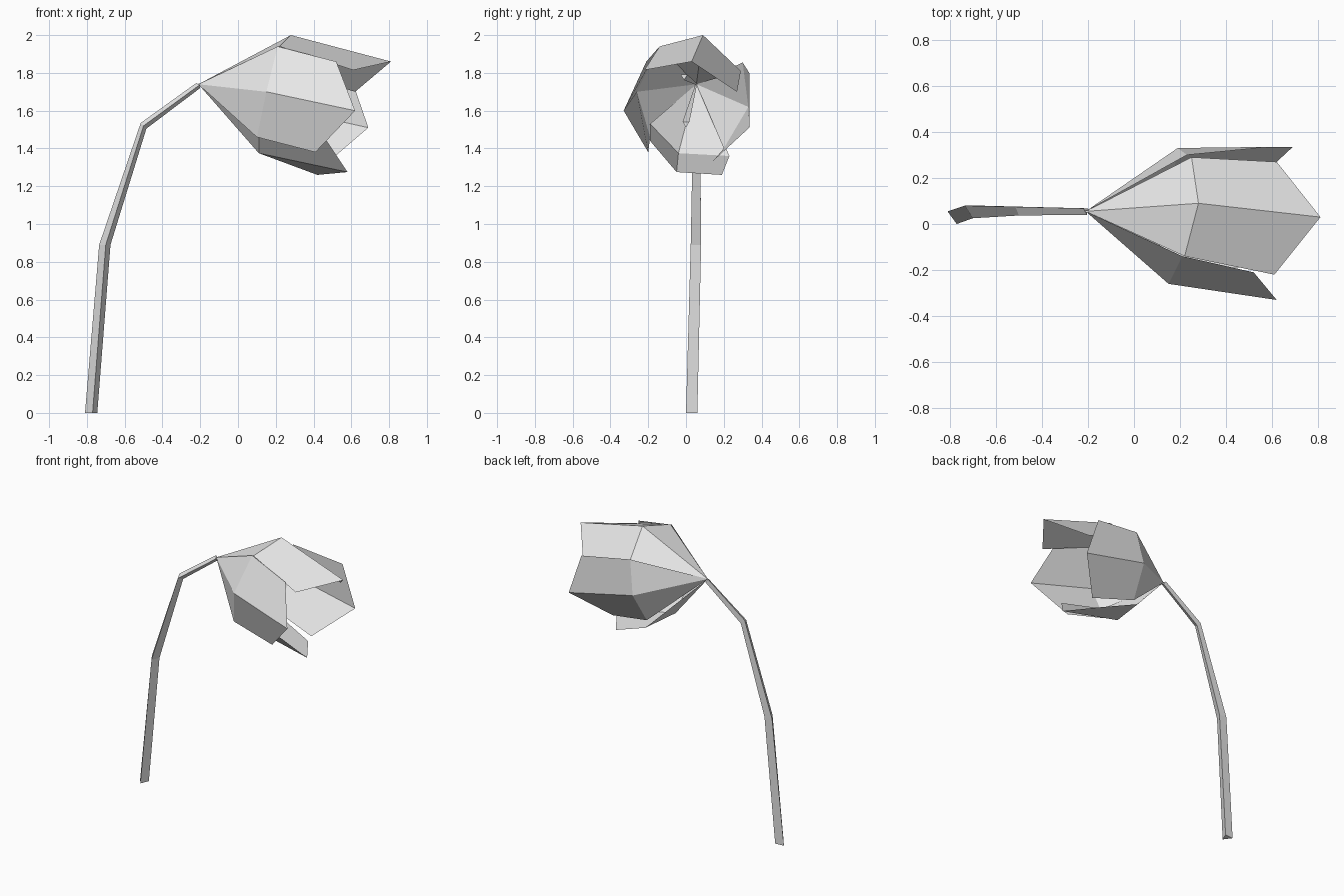
import bpy
import bmesh
from mathutils import Vector

cube = bpy.data.objects.get("Cube")
if cube:
    bpy.data.objects.remove(cube, do_unlink=True)

grey = bpy.data.materials.new("plain grey")
grey.use_nodes = True
grey.diffuse_color = (0.8, 0.8, 0.8, 1)
grey.node_tree.nodes["Principled BSDF"].inputs["Base Color"].default_value = (0.8, 0.8, 0.8, 1)


def finish(name, bm):
    mesh = bpy.data.meshes.new(name)
    bm.to_mesh(mesh)
    bm.free()
    mesh.materials.append(grey)
    obj = bpy.data.objects.new(name, mesh)
    bpy.context.collection.objects.link(obj)


def loft(name, rings):
    """Closed tube through matching rings of points."""
    bm = bmesh.new()
    rows = [[bm.verts.new(p) for p in ring] for ring in rings]
    for low, high in zip(rows, rows[1:]):
        for i in range(len(low)):
            j = (i + 1) % len(low)
            bm.faces.new((low[i], low[j], high[j], high[i]))
    bm.faces.new(rows[0][::-1])
    bm.faces.new(rows[-1])
    bmesh.ops.recalc_face_normals(bm, faces=bm.faces)
    finish(name, bm)


BASE = Vector((-0.21, 0.055, 1.74))


def petal(name, middle, end):
    """Folded leaf: a fan from the base, then two panels to a pointed end."""
    bm = bmesh.new()
    root = bm.verts.new(BASE)
    m = [bm.verts.new(p) for p in middle]
    e = [bm.verts.new(p) for p in end]
    for i in range(2):
        bm.faces.new((root, m[i], m[i + 1]))
        bm.faces.new((m[i], e[i], e[i + 1], m[i + 1]))
    bmesh.ops.recalc_face_normals(bm, faces=bm.faces)
    axis = Vector((0, 0.05, 1.6))
    bm.normal_update()
    for f in bm.faces:
        out = f.calc_center_median() - axis
        out.x = 0
        if f.normal.dot(out) < 0:
            f.normal_flip()
    finish(name, bm)


def stamen(name, tip):
    """Thin three-sided spike, widening to its free end."""
    tip = Vector(tip)
    rings = []
    for centre, r in ((BASE, 0.004), (tip, 0.018)):
        rings.append([centre + Vector(d) * r for d in ((0, -1, 0.6), (0, 1, 0.6), (0, 0, -1))])
    loft(name, rings)


# Bent three-sided stem
loft("stem", [
    [(-0.81, 0.055, 0), (-0.77, 0, 0), (-0.745, 0.06, 0)],
    [(-0.735, 0.08, 0.89), (-0.70, 0.025, 0.89), (-0.675, 0.08, 0.89)],
    [(-0.515, 0.075, 1.535), (-0.50, 0.037, 1.52), (-0.485, 0.075, 1.505)],
    [(-0.22, 0.068, 1.747), (-0.205, 0.04, 1.735), (-0.20, 0.068, 1.72)],
])

# Four cupped petals
petal("top_petal",
      [(0.22, -0.14, 1.94), (0.28, 0.09, 2.0), (0.25, 0.29, 1.81)],
      [(0.61, -0.22, 1.815), (0.81, 0.03, 1.86), (0.62, 0.27, 1.70)])
petal("front_petal",
      [(0.21, -0.14, 1.94), (0.15, -0.26, 1.70), (0.10, -0.19, 1.46)],
      [(0.52, -0.21, 1.86), (0.62, -0.33, 1.60), (0.41, -0.20, 1.38)])
petal("bottom_petal",
      [(0.11, -0.19, 1.53), (0.11, -0.04, 1.375), (0.16, 0.23, 1.36)],
      [(0.47, -0.19, 1.44), (0.58, -0.05, 1.275), (0.42, 0.19, 1.26)])
petal("back_petal",
      [(0.17, 0.20, 1.40), (0.19, 0.33, 1.62), (0.23, 0.30, 1.855)],
      [(0.48, 0.14, 1.33), (0.69, 0.335, 1.51), (0.59, 0.335, 1.80)])

# Stamens inside the bloom
stamen("lower_stamen", (0.3, 0.0, 1.53))
stamen("upper_stamen", (0.3, -0.01, 1.78))
